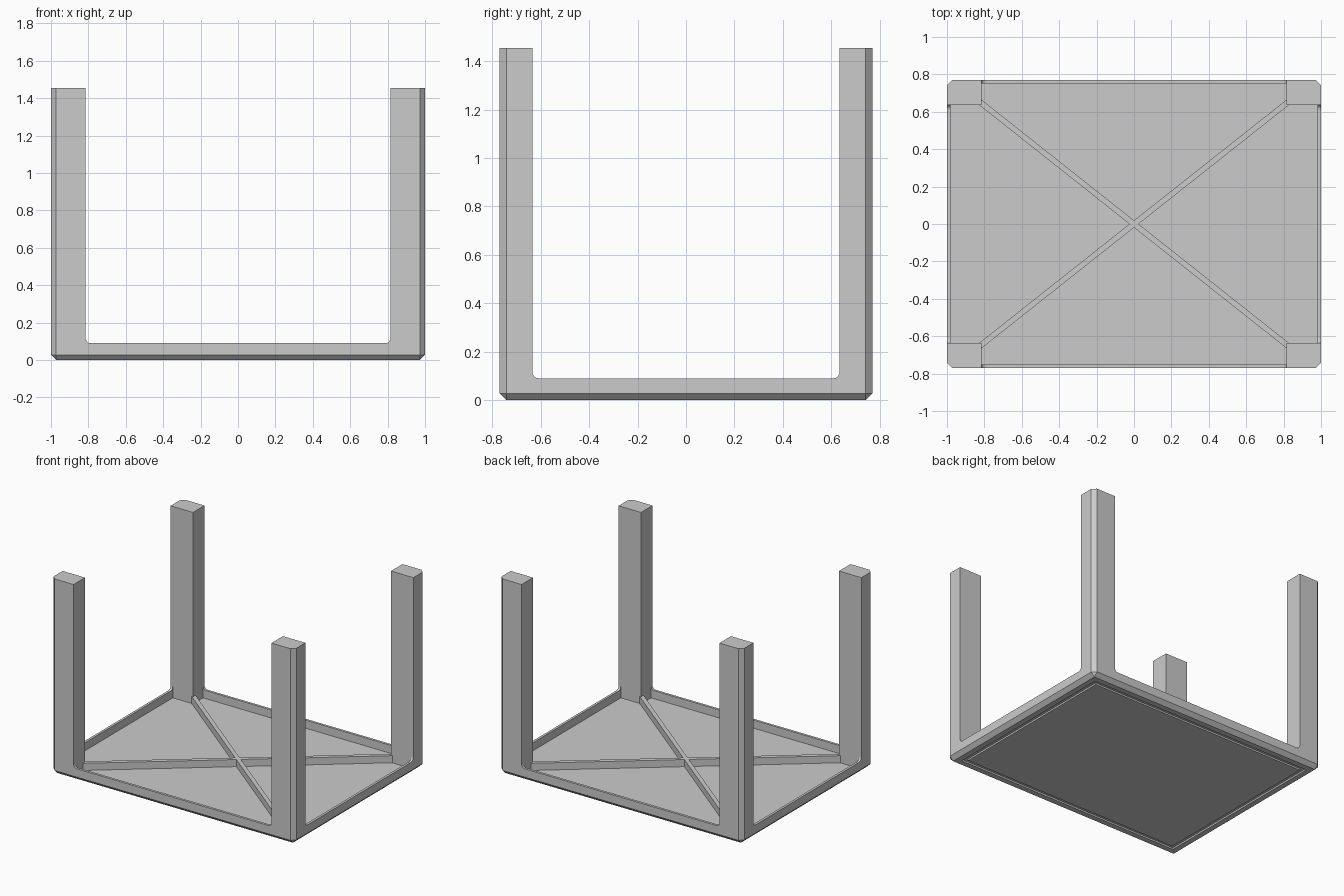
import bpy
import bmesh
import math
from mathutils import Matrix, Vector

old = bpy.data.objects.get("Cube")
if old:
    bpy.data.objects.remove(old, do_unlink=True)

# Main sizes
HX, HY, HEIGHT = 1.0, 0.77, 1.455
LEG_X, LEG_Y = 0.815, 0.635        # inner faces of the legs
RIM, RIM_TOP, FLOOR = 0.018, 0.09, 0.03
CHAMFER, FILLET = 0.028, 0.026

grey = bpy.data.materials.new("plain grey")
grey.use_nodes = True
colour = (0.6, 0.6, 0.6, 1)
grey.diffuse_color = colour
grey.node_tree.nodes["Principled BSDF"].inputs["Base Color"].default_value = colour


def box(name, low, high, bevel_rule=None, width=0.0, segments=1):
    """Box between two corners; edges matching the rule are bevelled."""
    low, high = Vector(low), Vector(high)
    bm = bmesh.new()
    bmesh.ops.create_cube(bm, size=1)
    size = high - low
    bmesh.ops.scale(bm, vec=size, verts=bm.verts)
    bmesh.ops.translate(bm, vec=(low + high) / 2, verts=bm.verts)
    if bevel_rule:
        edges = [e for e in bm.edges if bevel_rule(e.verts[0].co, e.verts[1].co)]
        bmesh.ops.bevel(bm, geom=edges, offset=width, segments=segments,
                        profile=0.5, affect='EDGES')
    mesh = bpy.data.meshes.new(name)
    bm.to_mesh(mesh)
    bm.free()
    mesh.materials.append(grey)
    obj = bpy.data.objects.new(name, mesh)
    bpy.context.collection.objects.link(obj)
    return obj


def cut(target, cutter):
    cutter.hide_render = True
    mod = target.modifiers.new("cut", 'BOOLEAN')
    mod.operation = 'DIFFERENCE'
    mod.solver = 'EXACT'
    mod.object = cutter
    bpy.context.view_layer.objects.active = target
    bpy.ops.object.modifier_apply(modifier=mod.name)
    bpy.data.objects.remove(cutter, do_unlink=True)


# Legs, rim and floor are carved from one chamfered block
frame = box("table_frame", (-HX, -HY, 0), (HX, HY, HEIGHT),
            lambda a, b: abs(a.z - b.z) > 1 or max(a.z, b.z) < FLOOR, CHAMFER)

# Openings between the legs, with rounded lower corners
TOP = HEIGHT + 0.5
cut(frame, box("long_side_cutter", (-LEG_X, -2, RIM_TOP), (LEG_X, 2, TOP),
               lambda a, b: abs(a.y - b.y) > 1 and a.z < 1, FILLET, 4))
cut(frame, box("short_side_cutter", (-2, -LEG_Y, RIM_TOP), (2, LEG_Y, TOP),
               lambda a, b: abs(a.x - b.x) > 1 and a.z < 1, FILLET, 4))

# Hollow inside the thin rim, down to the floor
cut(frame, box("long_hollow_cutter", (-LEG_X, RIM - HY, FLOOR), (LEG_X, HY - RIM, TOP)))
cut(frame, box("short_hollow_cutter", (RIM - HX, -LEG_Y, FLOOR), (HX - RIM, LEG_Y, TOP)))

# Narrow groove around the underside panel
OUTER, INNER, DEPTH = 0.07, 0.1, 0.012
cut(frame, box("groove_cutter", (OUTER - HX, OUTER - HY, -0.1), (HX - OUTER, HY - OUTER, DEPTH)))
box("underside_panel", (INNER - HX, INNER - HY, 0), (HX - INNER, HY - INNER, DEPTH + 0.008))

# Crossed diagonal braces running from leg to leg
angle = math.atan2(LEG_Y + 0.01, LEG_X)
half = math.hypot(LEG_X, LEG_Y) + 0.015
for name, sign in (("left_brace", 1), ("right_brace", -1)):
    brace = box(name, (-half, -0.015, 0.02), (half, 0.015, 0.083))
    brace.data.transform(Matrix.Rotation(sign * angle, 4, 'Z'))
